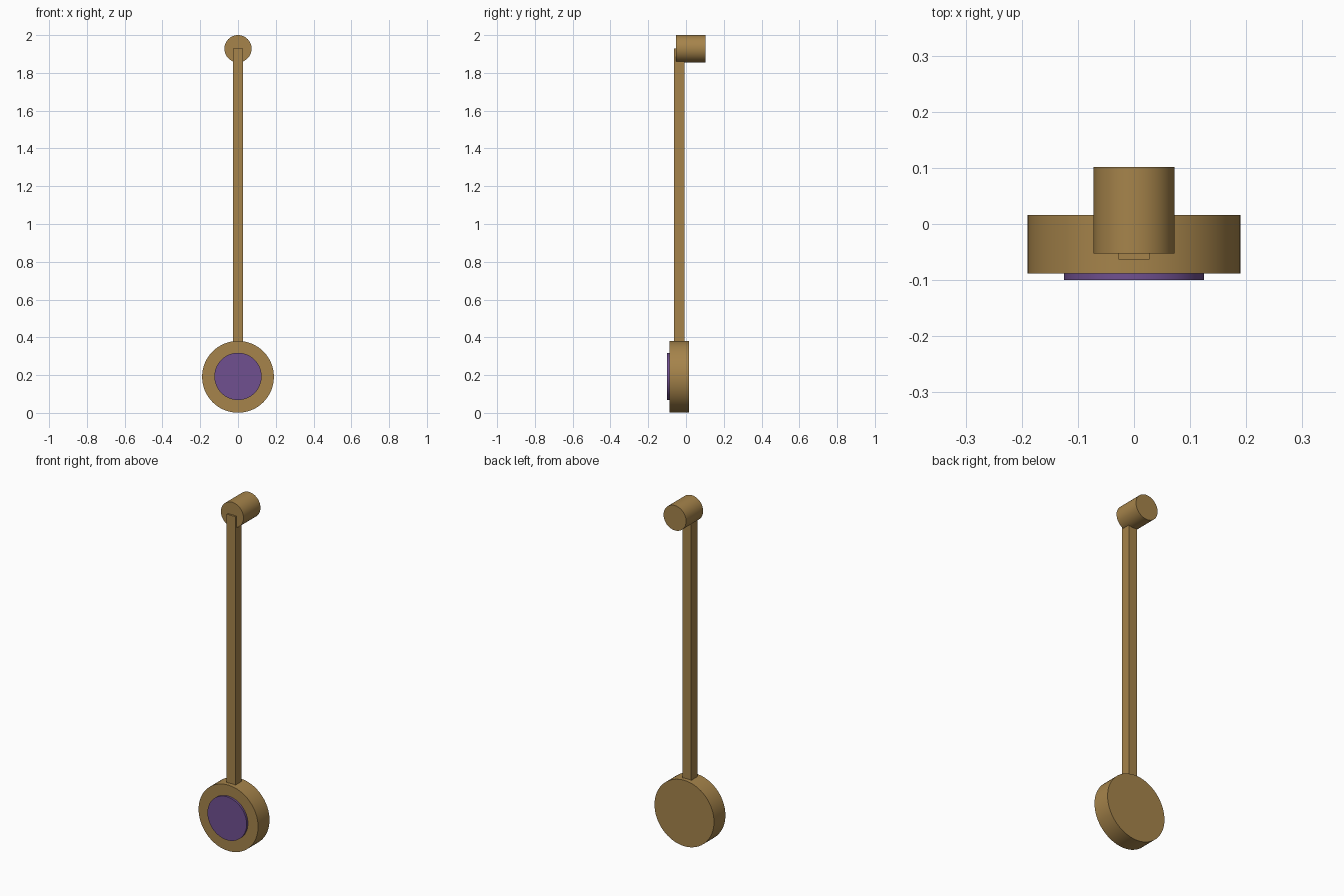
import bpy
import math

if "Cube" in bpy.data.objects:
    bpy.data.objects.remove(bpy.data.objects["Cube"])


def material(name, rgb):
    m = bpy.data.materials.new(name)
    m.diffuse_color = (*rgb, 1)
    m.use_nodes = True
    m.node_tree.nodes["Principled BSDF"].inputs["Base Color"].default_value = m.diffuse_color
    return m


brass = material("brass", (0.38, 0.23, 0.07))
purple = material("purple", (0.16, 0.08, 0.28))


def disc(name, radius, y0, y1, z, mat):
    """Cylinder lying along the y axis, from y0 to y1."""
    bpy.ops.mesh.primitive_cylinder_add(
        vertices=64, radius=radius, depth=y1 - y0,
        location=(0, (y0 + y1) / 2, z), rotation=(math.pi / 2, 0, 0))
    ob = bpy.context.object
    ob.name = name
    ob.data.materials.append(mat)
    bpy.ops.object.shade_smooth_by_angle()


BOB_Z, PIVOT_Z = 0.191, 1.928

# Pivot pin at the top, weighted bob and its inset face at the bottom
disc("pivot", 0.072, -0.053, 0.102, PIVOT_Z, brass)
disc("bob", 0.19, -0.088, 0.016, BOB_Z, brass)
disc("bob_face", 0.125, -0.1, -0.086, BOB_Z + 0.002, purple)

# Square rod from inside the bob up to the pivot axis
rod_bottom = 0.36
bpy.ops.mesh.primitive_cube_add(
    size=1, location=(0, -0.036, (rod_bottom + PIVOT_Z) / 2))
rod = bpy.context.object
rod.name = "rod"
rod.scale = (0.055, 0.055, PIVOT_Z - rod_bottom)
bpy.ops.object.transform_apply(location=False, rotation=False, scale=True)
rod.data.materials.append(brass)
